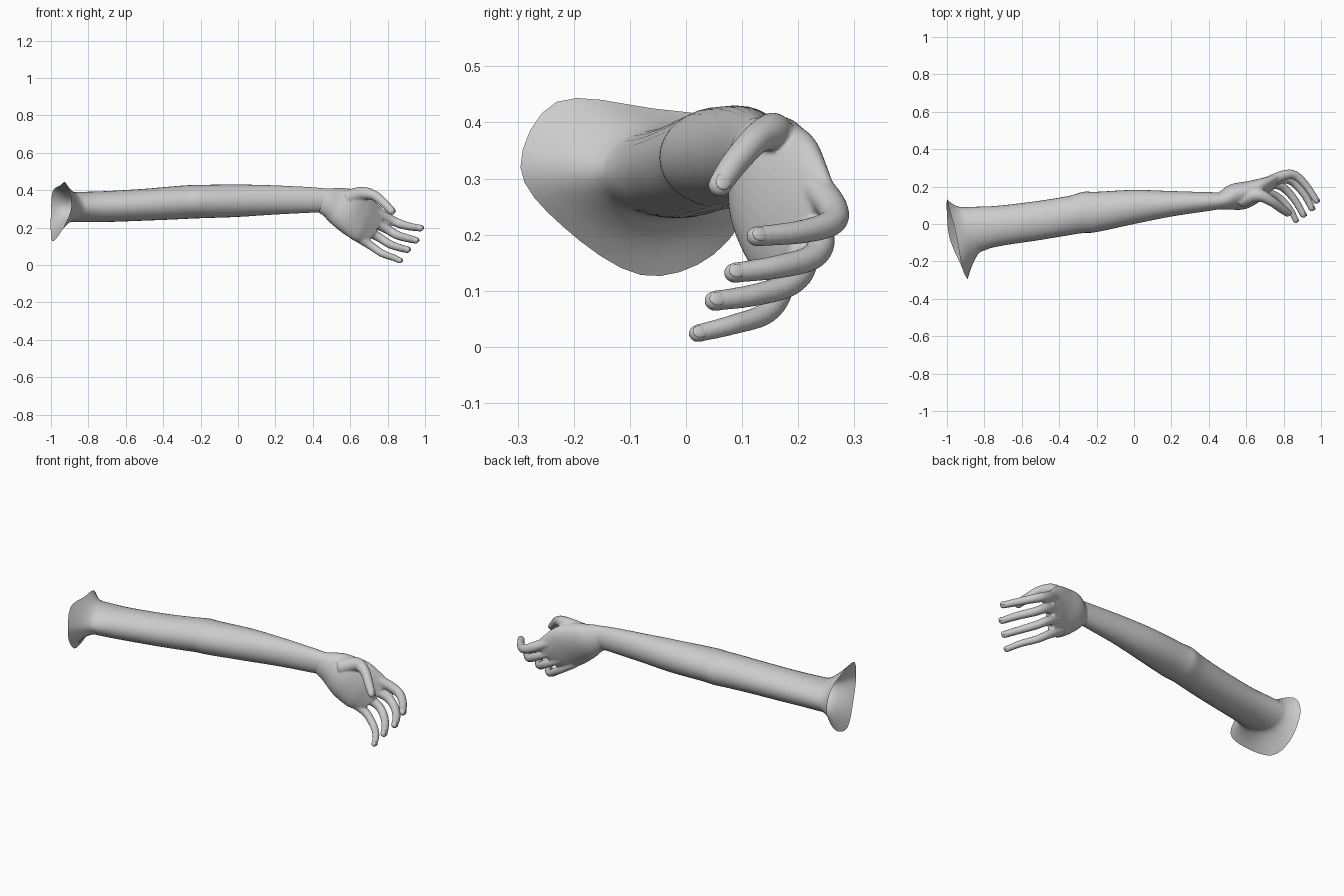
import bpy
import bmesh
from math import sin, cos, pi
from mathutils import Vector

SIDES = 32

cube = bpy.data.objects.get("Cube")
if cube:
    bpy.data.objects.remove(cube, do_unlink=True)

skin = bpy.data.materials.new("plain grey")
skin.use_nodes = True
grey = (0.6, 0.6, 0.6, 1)
skin.diffuse_color = grey
skin.node_tree.nodes["Principled BSDF"].inputs["Base Color"].default_value = grey


def spline(points, steps, closed=False):
    """Resample a list of equal-length vectors with a Catmull-Rom curve."""
    n = len(points)
    pick = (lambda i: points[i % n]) if closed else (lambda i: points[max(0, min(n - 1, i))])
    result = []
    for i in range(n if closed else n - 1):
        p, q, r, s = (Vector(pick(i + k)) for k in (-1, 0, 1, 2))
        for k in range(steps):
            t = k / steps
            result.append(q + (r - p) * t / 2 + (p * 2 - q * 5 + r * 4 - s) * t * t / 2
                          + (q * 3 - p - r * 3 + s) * t ** 3 / 2)
    if not closed:
        result.append(Vector(points[-1]))
    return result


def ring(centre, side, up):
    """Points of an ellipse spanned by two half axes."""
    return [centre + side * cos(2 * pi * k / SIDES) + up * sin(2 * pi * k / SIDES)
            for k in range(SIDES)]


def loft(bm, rings, capped):
    """Skin a row of rings."""
    rows = [[bm.verts.new(p) for p in r] for r in rings]
    for a, b in zip(rows, rows[1:]):
        for k in range(SIDES):
            j = (k + 1) % SIDES
            bm.faces.new((a[k], a[j], b[j], b[k]))
    if capped:
        bm.faces.new(rows[0][::-1])
        bm.faces.new(rows[-1])


def tube(bm, path):
    """Round-ended digit along points of (x, y, z, radius)."""
    pts = spline(path, 6)
    rings = []
    for i, p in enumerate(pts):
        axis = (pts[min(i + 1, len(pts) - 1)] - pts[max(i - 1, 0)]).to_3d().normalized()
        side = axis.cross(Vector((0, 0, 1))).normalized()
        rings.append(ring(p.to_3d(), side * p.w, side.cross(axis) * p.w))
    for k in range(1, 6):
        a = k * pi / 2 / 5.2
        rings.append(ring(p.to_3d() + axis * p.w * sin(a),
                          side * p.w * cos(a), side.cross(axis) * p.w * cos(a)))
    loft(bm, rings, True)
    return p.to_3d(), axis, p.w


def finish(name, bm):
    bmesh.ops.recalc_face_normals(bm, faces=bm.faces)
    mesh = bpy.data.meshes.new(name)
    bm.to_mesh(mesh)
    bm.free()
    mesh.materials.append(skin)
    mesh.shade_smooth()
    obj = bpy.data.objects.new(name, mesh)
    bpy.context.collection.objects.link(obj)
    return obj


# Arm: x, then front, back, bottom and top of each section
arm_sections = [
    (-0.84, -0.145, 0.09, 0.23, 0.39), (-0.7, -0.115, 0.1, 0.23, 0.395),
    (-0.5, -0.085, 0.125, 0.237, 0.407), (-0.35, -0.06, 0.15, 0.243, 0.42),
    (-0.27, -0.048, 0.172, 0.247, 0.426), (-0.2, -0.043, 0.172, 0.25, 0.428),
    (0, 0, 0.182, 0.257, 0.43), (0.2, 0.04, 0.176, 0.27, 0.425),
    (0.4, 0.07, 0.17, 0.28, 0.415), (0.5, 0.085, 0.17, 0.285, 0.405)]
arm_rings = []
for x, front, back, low, high in spline(arm_sections, 5):
    arm_rings.append(ring(Vector((x, (front + back) / 2, (low + high) / 2)),
                          Vector((0, (back - front) / 2, 0)), Vector((0, 0, (high - low) / 2))))

# Flared open shoulder: rim points, counted round from the back over the top
rim_points = [(-1, 0.13, 0.29), (-0.99, 0.09, 0.395), (-0.95, -0.06, 0.425),
              (-0.92, -0.23, 0.437), (-0.89, -0.295, 0.32), (-0.925, -0.22, 0.215),
              (-0.985, -0.08, 0.128), (-1, 0.05, 0.165)]
rim = spline(rim_points, SIDES // 8, closed=True)
base = [Vector((r.x + 0.08, p.y, p.z)) for r, p in zip(rim, arm_rings[0])]
flare = []
for k in range(6):
    t = 1 - k / 6
    flare.append([Vector((b.x + (r.x - b.x) * t, b.y + (r.y - b.y) * t ** 1.8,
                          b.z + (r.z - b.z) * t ** 1.8)) for r, b in zip(rim, base)])
bm = bmesh.new()
loft(bm, flare + [base] + arm_rings[3:], False)
finish("arm", bm)

# Palm: lower edge, upper edge and half thickness of each section
palm_sections = [
    (0.43, 0.12, 0.28, 0.44, 0.12, 0.408, 0.04), (0.46, 0.115, 0.262, 0.5, 0.14, 0.41, 0.052),
    (0.5, 0.115, 0.222, 0.56, 0.175, 0.41, 0.066), (0.55, 0.115, 0.18, 0.63, 0.19, 0.4, 0.068),
    (0.61, 0.125, 0.14, 0.69, 0.22, 0.375, 0.055), (0.65, 0.145, 0.122, 0.745, 0.245, 0.325, 0.04),
    (0.69, 0.165, 0.115, 0.79, 0.265, 0.275, 0.025)]
bm = bmesh.new()
cuts = spline(palm_sections, 5)
lows, highs = [Vector(c[:3]) for c in cuts], [Vector(c[3:6]) for c in cuts]
mids = [(a + b) / 2 for a, b in zip(lows, highs)]
palm_rings = []
for i, c in enumerate(cuts):
    axis = mids[min(i + 1, len(mids) - 1)] - mids[max(i - 1, 0)]
    up = (highs[i] - lows[i]) / 2
    palm_rings.append(ring(mids[i], axis.cross(up).normalized() * -c[6], up))
loft(bm, palm_rings, True)

# Thumb and fingers, joined to the palm
thumb = [(0.57, 0.13, 0.35, 0.045), (0.66, 0.155, 0.382, 0.036), (0.73, 0.125, 0.37, 0.027),
         (0.785, 0.085, 0.325, 0.024), (0.82, 0.06, 0.288, 0.021)]
digits = {
    "thumb": thumb,
    "index": [(0.72, 0.225, 0.29, 0.03), (0.8, 0.26, 0.25, 0.027), (0.86, 0.26, 0.222, 0.024),
              (0.92, 0.205, 0.205, 0.021), (0.975, 0.125, 0.197, 0.018)],
    "middle": [(0.7, 0.205, 0.24, 0.03), (0.79, 0.24, 0.195, 0.025), (0.85, 0.225, 0.16, 0.023),
               (0.91, 0.16, 0.142, 0.021), (0.95, 0.085, 0.132, 0.018)],
    "ring": [(0.66, 0.18, 0.2, 0.03), (0.75, 0.21, 0.15, 0.024), (0.81, 0.185, 0.112, 0.022),
             (0.865, 0.12, 0.092, 0.02), (0.905, 0.05, 0.082, 0.018)],
    "little": [(0.62, 0.15, 0.165, 0.03), (0.7, 0.17, 0.11, 0.023), (0.77, 0.145, 0.062, 0.02),
               (0.83, 0.085, 0.04, 0.018), (0.865, 0.02, 0.024, 0.016)]}
tips = {name: tube(bm, path) for name, path in digits.items()}
hand = finish("hand", bm)
remesh = hand.modifiers.new("blend", "REMESH")
remesh.mode = "VOXEL"
remesh.voxel_size = 0.005
remesh.use_smooth_shade = True
smooth = hand.modifiers.new("soften", "SMOOTH")
smooth.iterations = 6

# Nails on the outer side of each tip
for name, (tip, axis, radius) in tips.items():
    outward = Vector((1, 0.4, 0.3))
    outward = (outward - axis * outward.dot(axis)).normalized()
    across = axis.cross(outward)
    bm = bmesh.new()
    bmesh.ops.create_uvsphere(bm, u_segments=16, v_segments=8, radius=1)
    for v in bm.verts:
        x, y, z = v.co
        v.co = (tip + outward * radius * (0.72 + 0.28 * z) + across * radius * 0.7 * y
                + axis * radius * (0.95 * x - 0.1))
    finish(name + "_nail", bm)
